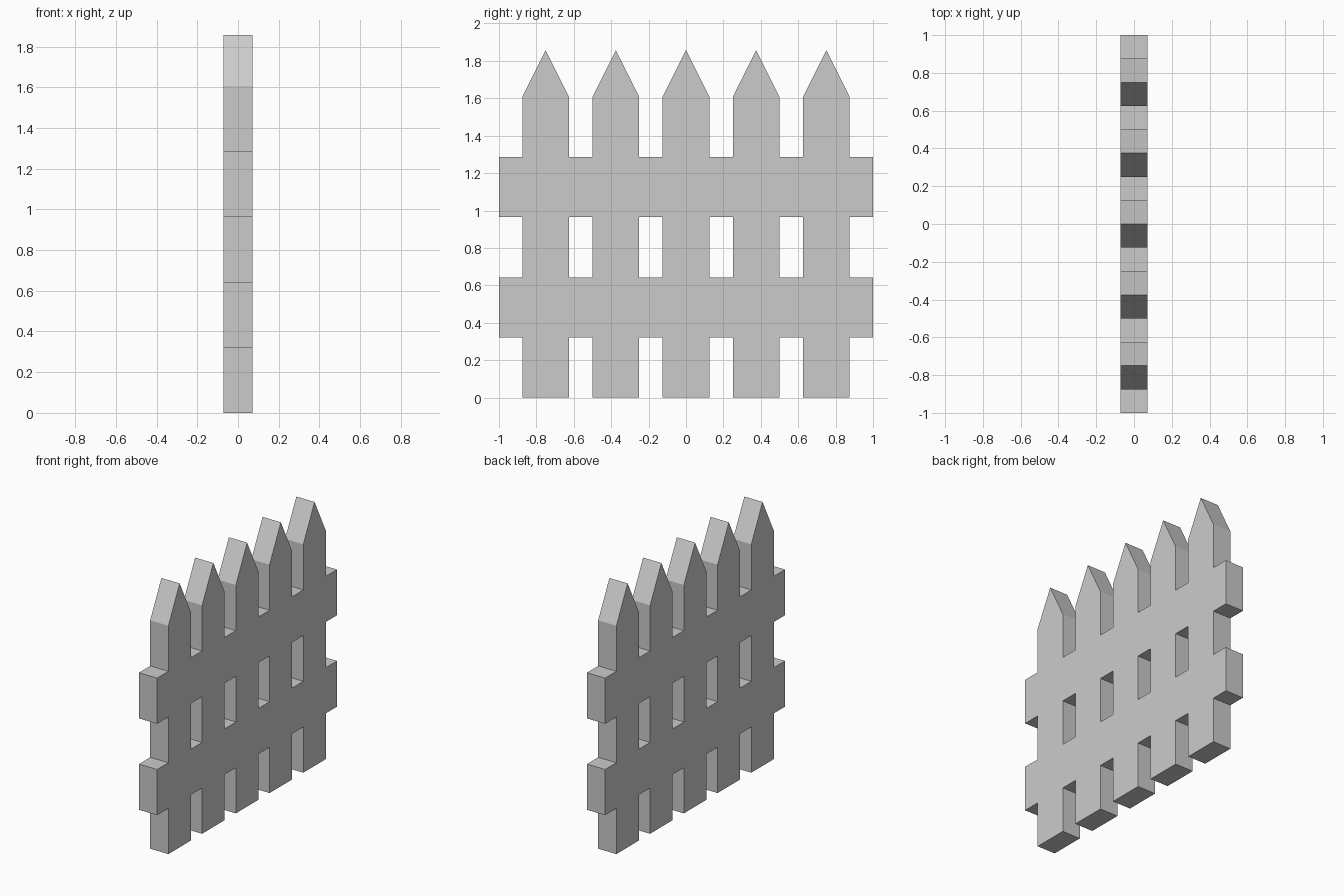
import bpy, bmesh

if "Cube" in bpy.data.objects:
    bpy.data.objects.remove(bpy.data.objects["Cube"])

HALF_T = 0.071                                # half thickness of the boards
PICKET_W, PITCH, COUNT = 0.25, 0.375, 5
LEVELS = [0, 0.3215, 0.643, 0.9645, 1.286, 1.607]  # ground, rail edges, shoulder
TIP = 1.857
RAILS = [1, 3]                                # level bands filled by rails

bm = bmesh.new()


def panel(*points):
    """Flat face in the fence's front profile, given as (y, z) points."""
    bm.faces.new([bm.verts.new((-HALF_T, y, z)) for y, z in points])


def block(y0, y1, band):
    z0, z1 = LEVELS[band], LEVELS[band + 1]
    panel((y0, z0), (y1, z0), (y1, z1), (y0, z1))


centres = [(i - (COUNT - 1) / 2) * PITCH for i in range(COUNT)]

# Pickets with pointed tops
for c in centres:
    y0, y1 = c - PICKET_W / 2, c + PICKET_W / 2
    for band in range(len(LEVELS) - 1):
        block(y0, y1, band)
    panel((y0, LEVELS[-1]), (y1, LEVELS[-1]), (c, TIP))

# Rails: stretches between the pickets and the two overhanging ends
edges = [-1.0] + [c + s * PICKET_W / 2 for c in centres for s in (-1, 1)] + [1.0]
for y0, y1 in zip(edges[::2], edges[1::2]):
    for band in RAILS:
        block(y0, y1, band)

# Join the profile and extrude it into one flush solid
bmesh.ops.remove_doubles(bm, verts=bm.verts[:], dist=1e-4)
ext = bmesh.ops.extrude_face_region(bm, geom=bm.faces[:], use_keep_orig=True)
moved = [v for v in ext["geom"] if isinstance(v, bmesh.types.BMVert)]
bmesh.ops.translate(bm, verts=moved, vec=(2 * HALF_T, 0, 0))
bmesh.ops.recalc_face_normals(bm, faces=bm.faces[:])

mesh = bpy.data.meshes.new("picket_fence")
bm.to_mesh(mesh)
bm.free()
bpy.context.collection.objects.link(bpy.data.objects.new("picket_fence", mesh))
